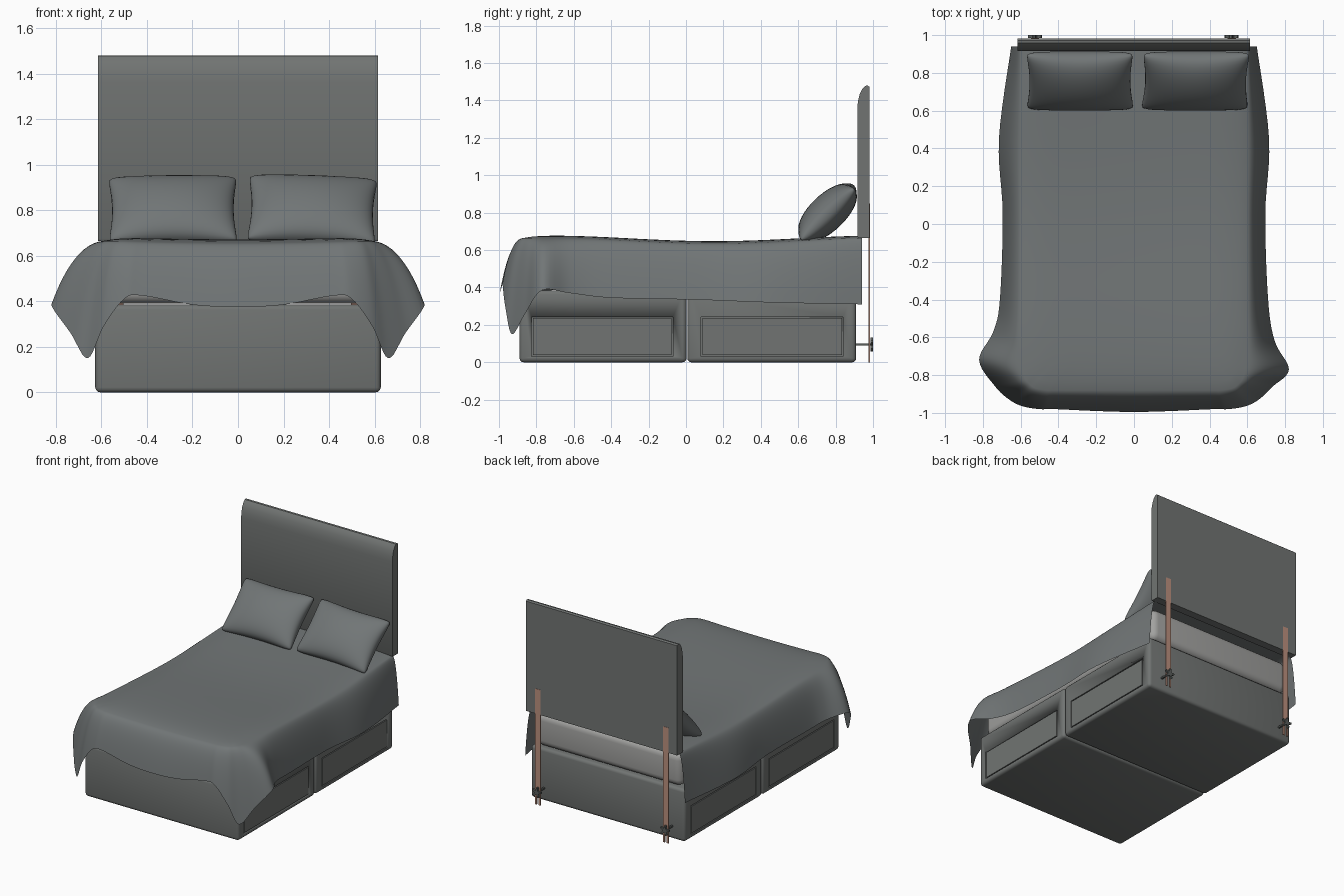
import bpy, bmesh, math
from mathutils import Vector, Matrix

if "Cube" in bpy.data.objects:
    bpy.data.objects.remove(bpy.data.objects["Cube"])


def material(name, r, g, b):
    m = bpy.data.materials.new(name)
    m.diffuse_color = (r, g, b, 1)
    m.use_nodes = True
    m.node_tree.nodes["Principled BSDF"].inputs["Base Color"].default_value = m.diffuse_color
    return m


FABRIC = material("grey fabric", 0.165, 0.175, 0.17)
COVER = material("blanket grey", 0.165, 0.18, 0.182)
MATTRESS = material("light mattress", 0.36, 0.36, 0.35)
WOOD = material("pinkish wood", 0.50, 0.28, 0.21)
METAL = material("dark metal", 0.10, 0.11, 0.105)


def finish(name, bm, mat, angle=40):
    bmesh.ops.recalc_face_normals(bm, faces=bm.faces)
    me = bpy.data.meshes.new(name)
    bm.to_mesh(me)
    bm.free()
    ob = bpy.data.objects.new(name, me)
    bpy.context.collection.objects.link(ob)
    me.materials.append(mat)
    bpy.ops.object.select_all(action='DESELECT')
    ob.select_set(True)
    bpy.context.view_layer.objects.active = ob
    bpy.ops.object.shade_smooth_by_angle(angle=math.radians(angle))
    return ob


def box(name, lo, hi, mat, bevel=0, seg=3):
    lo, hi = Vector(lo), Vector(hi)
    bm = bmesh.new()
    bmesh.ops.create_cube(bm, size=1, matrix=Matrix.Translation((lo + hi) / 2)
                          @ Matrix.Diagonal((*(hi - lo), 1)))
    if bevel:
        bmesh.ops.bevel(bm, geom=bm.edges[:], offset=bevel, segments=seg,
                        profile=0.5, affect='EDGES')
    return finish(name, bm, mat)


def prism(name, pts, depth, mat):
    """Extrude a closed polygon of 3D points along a vector."""
    bm = bmesh.new()
    f = bm.faces.new([bm.verts.new(p) for p in pts])
    ext = bmesh.ops.extrude_face_region(bm, geom=[f])
    bmesh.ops.translate(bm, vec=depth, verts=[g for g in ext['geom'] if isinstance(g, bmesh.types.BMVert)])
    return finish(name, bm, mat, 35)


# Divan base in two halves, each with a grooved drawer on both sides
for half, y0, y1, d0, d1 in (("front", -0.89, 0.003, -0.825, -0.07), ("rear", 0.007, 0.91, 0.08, 0.84)):
    base = box(half + "_base", (-0.627, y0, 0), (0.627, y1, 0.385), FABRIC, 0.022)
    for side in (-1, 1):
        xs = sorted((side * 0.612, side * 0.65))
        cut = box("drawer_cutter", (xs[0], d0, 0.032), (xs[1], d1, 0.243), FABRIC)
        cut.hide_render = True
        mod = base.modifiers.new("drawer recess", 'BOOLEAN')
        mod.object = cut
        mod.solver = 'EXACT'
        bpy.context.view_layer.objects.active = base
        bpy.ops.object.modifier_apply(modifier=mod.name)
        bpy.data.objects.remove(cut)
        xs = sorted((side * 0.605, side * 0.627))
        box(half + "_drawer", (xs[0], d0 + 0.007, 0.039), (xs[1], d1 - 0.007, 0.236), FABRIC)

# Mattress
box("mattress", (-0.595, -0.87, 0.39), (0.595, 0.91, 0.632), MATTRESS, 0.05, 5)

# Headboard with a rounded front top edge
profile = [(0.982, 0.665), (0.982, 1.472), (0.972, 1.48), (0.958, 1.478), (0.942, 1.462), (0.929, 1.435),
           (0.920, 1.40), (0.916, 1.36), (0.916, 0.675), (0.922, 0.665)]
prism("headboard", [(-0.616, y, z) for y, z in profile], (1.23, 0, 0), FABRIC)

# Headboard struts with forked feet, bolts and star knobs
for x in (-0.524, 0.518):
    box("strut", (x - 0.022, 0.977, 0.1), (x + 0.022, 0.984, 0.85), WOOD)
    for s in (-1, 1):
        box("strut_fork", (x + s * 0.015 - 0.007, 0.977, 0), (x + s * 0.015 + 0.007, 0.984, 0.1), WOOD)
    box("bolt", (x - 0.006, 0.90, 0.089), (x + 0.006, 0.99, 0.101), METAL)
    star = []
    for i in range(20):
        a = math.tau * i / 20 + math.pi / 2
        r = 0.038 if i % 4 in (0, 1) else 0.018
        star.append((x + r * math.cos(a), 0.986, 0.095 + r * math.sin(a)))
    prism("knob", star, (0, 0.014, 0), METAL)


# Pillows: puffed grids with pinched sides
def pillow(name, cx, roll):
    n, m = 28, 20
    bm = bmesh.new()
    place = (Matrix.Translation((cx, 0.757, 0.80)) @ Matrix.Rotation(math.radians(roll), 4, 'Y')
             @ Matrix.Rotation(math.radians(44), 4, 'X'))
    for s in (-1, 1):
        grid = []
        for i in range(n + 1):
            u = math.sin(math.pi / 2 * (2 * i / n - 1))
            row = []
            for j in range(m + 1):
                v = math.sin(math.pi / 2 * (2 * j / m - 1))
                x = 0.287 * u * (1 - 0.07 * (1 - v * v)) * (1 - 0.04 * abs(u * v) ** 8)
                y = 0.205 * v * (1 - 0.07 * (1 - u * u)) * (1 - 0.06 * abs(u * v) ** 8)
                z = s * 0.097 * max(0, (1 - u * u) * (1 - v * v)) ** 0.42
                row.append(bm.verts.new(place @ Vector((x, y, z))))
            grid.append(row)
        for i in range(n):
            for j in range(m):
                bm.faces.new((grid[i][j], grid[i + 1][j], grid[i + 1][j + 1], grid[i][j + 1]))
    bmesh.ops.remove_doubles(bm, verts=bm.verts[:], dist=0.0004)
    finish(name, bm, COVER, 80)


pillow("left_pillow", -0.286, -0.5)
pillow("right_pillow", 0.326, 2)

# Blanket: shoulder x, y then hem x, y, z, from the back corner to the front middle
half = [(0.60, 0.94, 0.65, 0.94, 0.31), (0.60, 0.45, 0.715, 0.45, 0.32), (0.60, 0.05, 0.695, 0.05, 0.335),
        (0.60, -0.40, 0.71, -0.40, 0.345), (0.60, -0.62, 0.745, -0.62, 0.37),
        (0.59, -0.76, 0.82, -0.77, 0.385), (0.575, -0.82, 0.735, -0.86, 0.26),
        (0.55, -0.85, 0.66, -0.93, 0.15), (0.52, -0.87, 0.59, -0.965, 0.29),
        (0.46, -0.88, 0.50, -0.98, 0.41), (0.40, -0.88, 0.42, -0.98, 0.425),
        (0.20, -0.88, 0.20, -0.99, 0.385), (0, -0.88, 0, -0.995, 0.375)]
left = [(-a, b, -c, d + (0.05 if c > 0.74 else 0), e) for a, b, c, d, e in half[:-1]]
ctrl = half + left[::-1]


def catmull(p, i, t):
    a, b, c, d = (p[max(0, min(len(p) - 1, i + k))] for k in (-1, 0, 1, 2))
    return [0.5 * (2 * q + (r - o) * t + (2 * o - 5 * q + 4 * r - s) * t * t
                   + (3 * q - o - 3 * r + s) * t ** 3) for o, q, r, s in zip(a, b, c, d)]


def top_height(x, y):
    return 0.658 + 0.015 * math.cos(math.pi * (y + 0.75) / 0.9) + 0.008 * min(1, (x / 0.5) ** 2)


path = [catmull(ctrl, i, k / 6) for i in range(len(ctrl) - 1) for k in range(6)] + [list(ctrl[-1])]
bm = bmesh.new()
rows = []
for sx, sy, hx, hy, hz in path:
    row = []
    cy = max(-0.3, sy)
    for k in range(15):
        t = k / 14
        x, y = sx * t, cy + (sy - cy) * t
        row.append(bm.verts.new((x, y, top_height(x, y) - 0.016 * t ** 8)))
    s = row[-1].co.copy()
    h = Vector((hx, hy, hz))
    c = s + (h - s) * 0.58
    c.z = s.z - 0.012
    for k in range(1, 13):
        t = k / 12
        row.append(bm.verts.new(s * (1 - t) ** 2 + c * 2 * t * (1 - t) + h * t * t))
    rows.append(row)
for a, b in zip(rows, rows[1:]):
    for k in range(len(a) - 1):
        bm.faces.new((a[k], a[k + 1], b[k + 1], b[k]))
bmesh.ops.remove_doubles(bm, verts=bm.verts[:], dist=0.0005)
finish("blanket", bm, COVER, 80)
